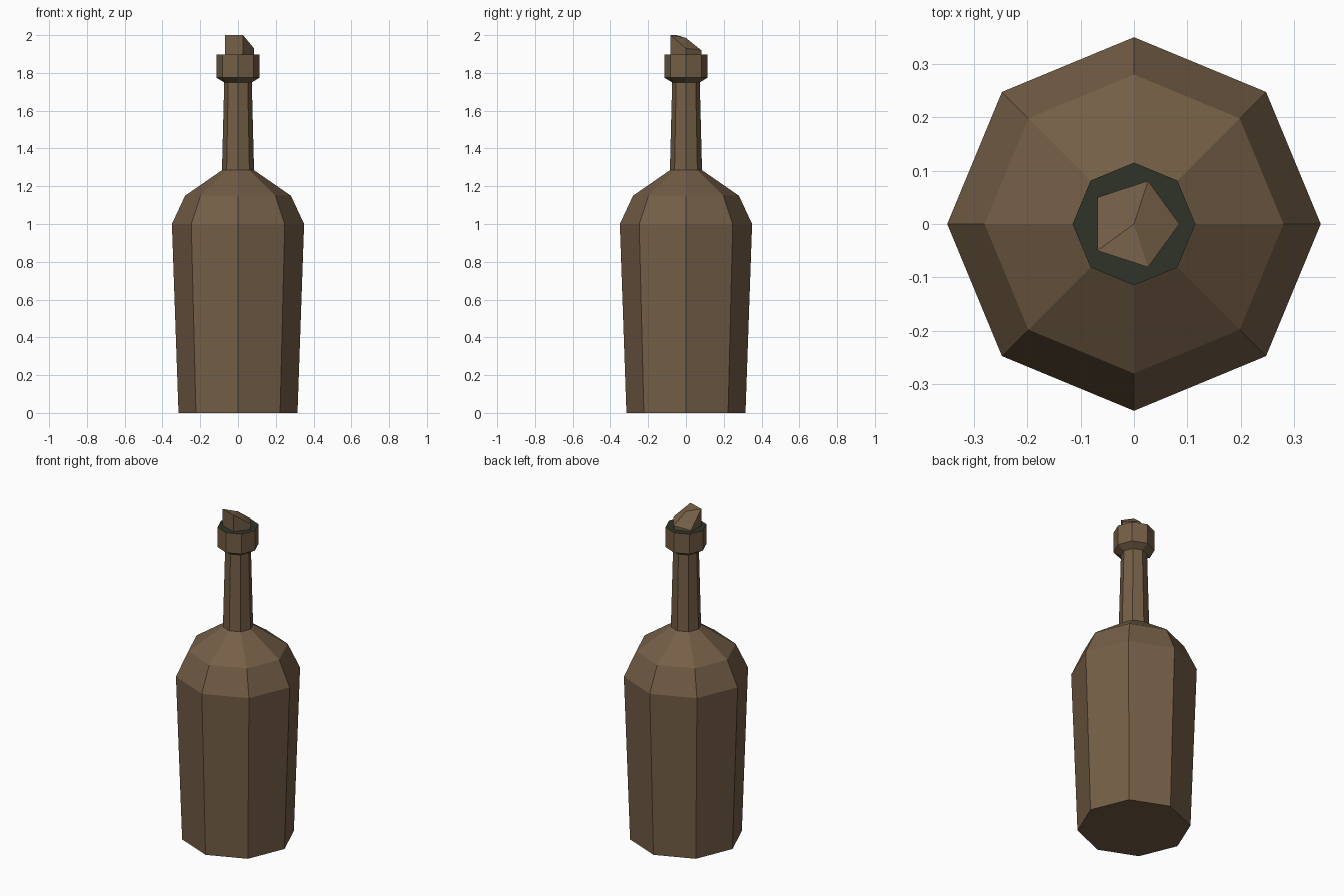
import bpy, bmesh, math

if "Cube" in bpy.data.objects:
    bpy.data.objects.remove(bpy.data.objects["Cube"])

def material(name, rgb):
    m = bpy.data.materials.new(name)
    m.diffuse_color = (*rgb, 1)
    m.use_nodes = True
    m.node_tree.nodes["Principled BSDF"].inputs["Base Color"].default_value = m.diffuse_color
    return m

brown = material("brown", (0.175, 0.113, 0.062))
dark_green = material("dark green", (0.030, 0.034, 0.022))

def ring(bm, r, heights):
    """One vertex per height, evenly spread round the z axis."""
    n = len(heights)
    return [bm.verts.new((r * math.cos(2 * math.pi * i / n),
                          r * math.sin(2 * math.pi * i / n), z))
            for i, z in enumerate(heights)]

def bridge(bm, a, b):
    n = len(a)
    for i in range(n):
        j = (i + 1) % n
        bm.faces.new((a[i], a[j], b[j], b[i]))

def finish(bm, name, mats, rule=None):
    bmesh.ops.recalc_face_normals(bm, faces=bm.faces)
    if rule:
        for f in bm.faces:
            f.material_index = rule(f)
    me = bpy.data.meshes.new(name)
    bm.to_mesh(me)
    bm.free()
    for m in mats:
        me.materials.append(m)
    ob = bpy.data.objects.new(name, me)
    bpy.context.collection.objects.link(ob)
    return ob

# Bottle: eight-sided lathe of (radius, height), dark disc on the mouth
profile = [(0.315, 0), (0.35, 1.0), (0.28, 1.15), (0.085, 1.285),
           (0.073, 1.75), (0.115, 1.775), (0.115, 1.897)]
bm = bmesh.new()
rings = [ring(bm, r, [z] * 8) for r, z in profile]
for a, b in zip(rings, rings[1:]):
    bridge(bm, a, b)
bm.faces.new(rings[0])
bm.faces.new(rings[-1])
finish(bm, "bottle", [brown, dark_green],
       lambda f: 1 if f.calc_center_median().z > 1.89 else 0)

# Cork: five-sided plug with a crooked, broken top
bm = bmesh.new()
low = ring(bm, 0.085, [1.88] * 5)
top = ring(bm, 0.085, [1.93, 1.92, 1.905, 2.0, 2.0])
bridge(bm, low, top)
bm.faces.new(low)
peak = bm.verts.new((0, 0, 1.985))
for i in range(5):
    bm.faces.new((top[i], top[(i + 1) % 5], peak))
finish(bm, "cork", [brown])
